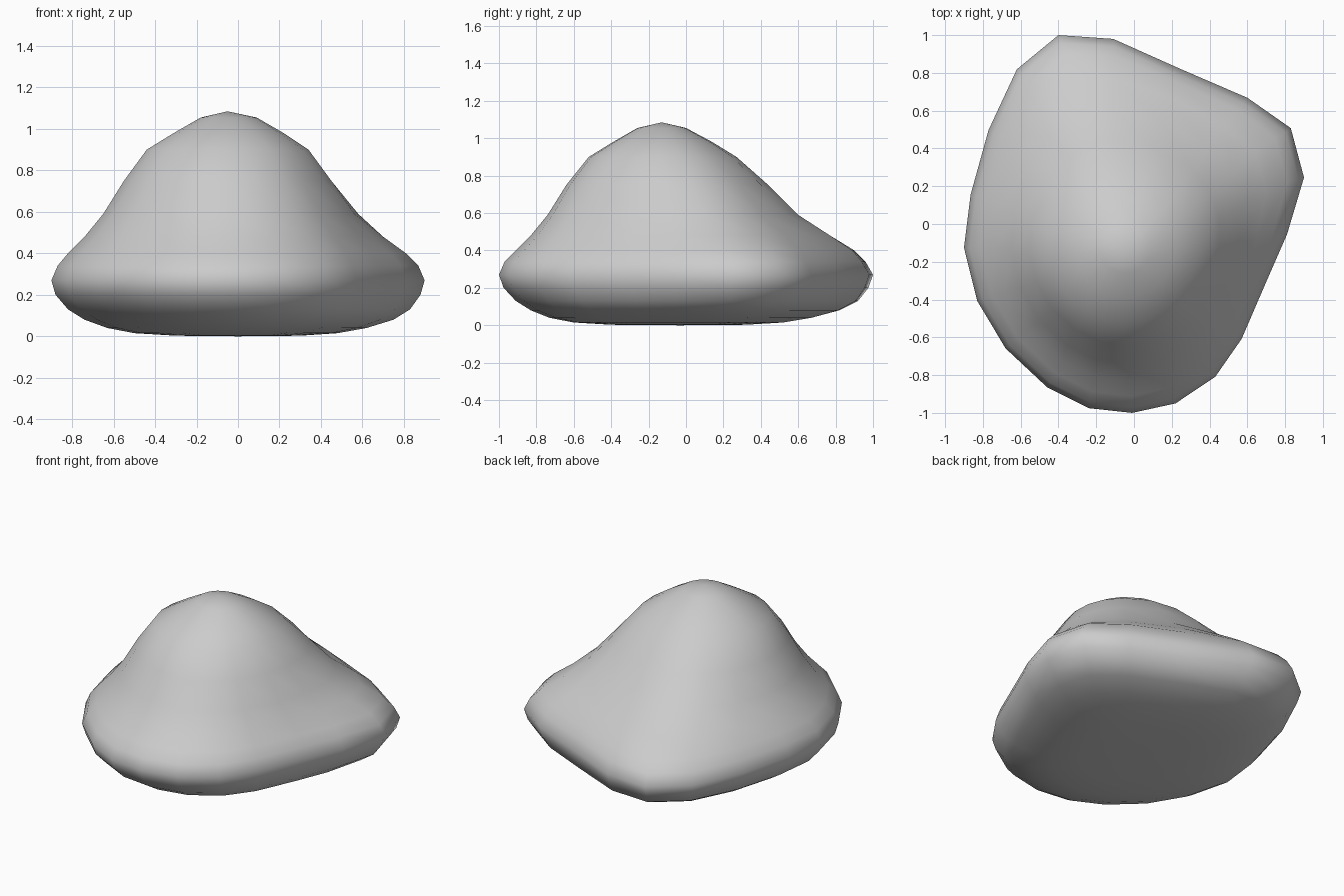
import bpy, bmesh, math

if "Cube" in bpy.data.objects:
    bpy.data.objects.remove(bpy.data.objects["Cube"])

# Widest outline of the stone, seen from above
OUTLINE = [(-.40, 1), (-.11, .98), (.25, .82), (.60, .67), (.83, .51), (.90, .25),
           (.81, -.05), (.70, -.30), (.57, -.60), (.43, -.80), (.22, -.94), (-.01, -.99),
           (-.24, -.965), (-.46, -.855), (-.68, -.65), (-.83, -.40), (-.90, -.12),
           (-.865, .16), (-.77, .50), (-.62, .82)]

# Layers: z, x min, x max, y min, y max, roundness
LAYERS = [(.003, -.30, .30, -.40, .32, .3), (.015, -.50, .48, -.60, .52, .25),
          (.04, -.63, .62, -.73, .67, .2), (.08, -.74, .75, -.83, .82, .12),
          (.13, -.82, .83, -.91, .92, .06), (.20, -.88, .88, -.975, .975, 0),
          (.27, -.90, .90, -1, 1, 0), (.34, -.87, .87, -.97, .96, 0),
          (.40, -.82, .81, -.91, .90, .08), (.48, -.74, .70, -.83, .77, .28),
          (.59, -.65, .58, -.74, .60, .55), (.75, -.55, .45, -.64, .44, .78),
          (.90, -.44, .34, -.52, .27, .9), (.98, -.31, .22, -.39, .14, 1),
          (1.055, -.18, .09, -.26, .0, 1)]


def fit(values, low, high):
    a, b = min(values), max(values)
    return [low + (v - a) / (b - a) * (high - low) for v in values]


def ring(bm, z, x0, x1, y0, y1, roundness):
    pts = []
    for x, y in OUTLINE:
        a = math.atan2(y, x / .9)
        pts.append((x + (.9 * math.cos(a) - x) * roundness,
                    y + (math.sin(a) - y) * roundness))
    xs = fit([p[0] for p in pts], x0, x1)
    ys = fit([p[1] for p in pts], y0, y1)
    return [bm.verts.new((x, y, z)) for x, y in zip(xs, ys)]


# Stone body lofted through the layers
bm = bmesh.new()
rings = [ring(bm, *layer) for layer in LAYERS]
n = len(OUTLINE)
for low, high in zip(rings, rings[1:]):
    for i in range(n):
        j = (i + 1) % n
        bm.faces.new((low[i], low[j], high[j], high[i]))

# Closed underside and peak
for loop, tip in ((rings[0], (0, -.03, 0)), (rings[-1], (-.05, -.13, 1.085))):
    v = bm.verts.new(tip)
    for i in range(n):
        bm.faces.new((loop[i], loop[(i + 1) % n], v))
bmesh.ops.recalc_face_normals(bm, faces=bm.faces)
for f in bm.faces:
    f.smooth = True

mesh = bpy.data.meshes.new("stone")
bm.to_mesh(mesh)
bm.free()
stone = bpy.data.objects.new("stone", mesh)
bpy.context.collection.objects.link(stone)

# Grey stone colour
grey = bpy.data.materials.new("stone grey")
grey.diffuse_color = (.6, .6, .6, 1)
grey.use_nodes = True
grey.node_tree.nodes["Principled BSDF"].inputs["Base Color"].default_value = grey.diffuse_color
mesh.materials.append(grey)
